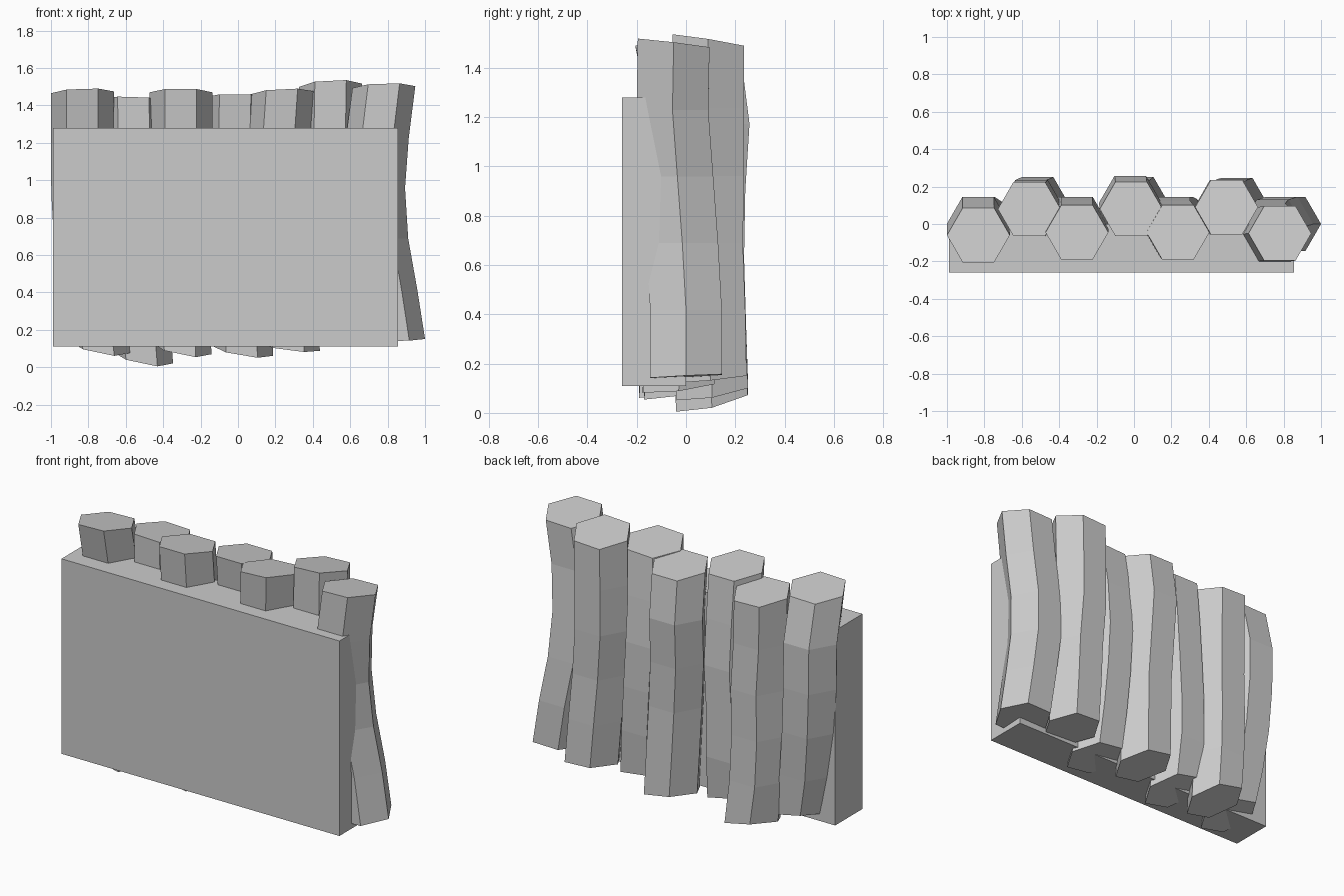
import bpy, bmesh
from math import cos, sin, pi

if "Cube" in bpy.data.objects:
    bpy.data.objects.remove(bpy.data.objects["Cube"])

RADIUS = 0.168
SIDES = 6


def finish(bm, name):
    bmesh.ops.recalc_face_normals(bm, faces=bm.faces)
    mesh = bpy.data.meshes.new(name)
    bm.to_mesh(mesh)
    bm.free()
    bpy.context.collection.objects.link(bpy.data.objects.new(name, mesh))


def column(name, path, z_top, z_bottom, top_tilt, bottom_tilt):
    """Bent hexagonal column: path holds ring centres from top to bottom."""
    bm = bmesh.new()
    rings = []
    last = len(path) - 1
    for i, (cx, cy) in enumerate(path):
        z = z_top + (z_bottom - z_top) * i / last
        tx, ty = top_tilt if i == 0 else bottom_tilt if i == last else (0, 0)
        ring = []
        for k in range(SIDES):
            dx = RADIUS * cos(k * 2 * pi / SIDES)
            dy = RADIUS * sin(k * 2 * pi / SIDES)
            ring.append(bm.verts.new((cx + dx, cy + dy, z + tx * dx + ty * dy)))
        rings.append(ring)
    for a, b in zip(rings, rings[1:]):
        for k in range(SIDES):
            n = (k + 1) % SIDES
            bm.faces.new((a[k], a[n], b[n], b[k]))
    bm.faces.new(rings[0])
    bm.faces.new(rings[-1])
    finish(bm, name)


# Flat slab in front of the columns
bm = bmesh.new()
bmesh.ops.create_cube(bm, size=1)
for v in bm.verts:
    v.co = (v.co.x * 1.845 - 0.0675, v.co.y * 0.26 - 0.13, v.co.z * 1.17 + 0.695)
finish(bm, "backing_slab")

# Staggered row of columns, left to right: path, top z, bottom z, cap slopes
low = (-0.21, 0.23)
columns = [
    ([(-.832, -.06), (-.833, 0), (-.83, 0), (-.815, -.01), (-.785, -.03), (-.745, -.045)],
     1.47, .112, (.03, -.12), low),
    ([(-.56, .08), (-.555, .08), (-.545, .09), (-.55, .09), (-.54, .095), (-.515, .105)],
     1.427, .056, (-.03, -.12), low),
    ([(-.305, -.045), (-.305, -.02), (-.305, 0), (-.32, 0), (-.32, 0), (-.31, -.025)],
     1.47, .105, (0, -.12), low),
    ([(-.015, .08), (-.02, .112), (-.015, .095), (0, .09), (.01, .098), (.02, .106)],
     1.442, .09, (0, -.12), (-.17, .17)),
    ([(.235, -.045), (.215, -.02), (.215, 0), (.23, 0), (.25, -.01), (.27, -.03)],
     1.468, .11, (.05, -.12), (-.13, .12)),
    ([(.495, .09), (.49, .09), (.49, .09), (.51, .085), (.53, .095), (.55, .1)],
     1.508, .14, (.05, -.16), (-.05, .1)),
    ([(.78, -.05), (.745, -.055), (.725, -.035), (.742, -.015), (.79, 0), (.832, 0)],
     1.498, .148, (.03, -.12), (.02, .05)),
]
for n, spec in enumerate(columns, 1):
    column(f"rock_column_{n}", *spec)
